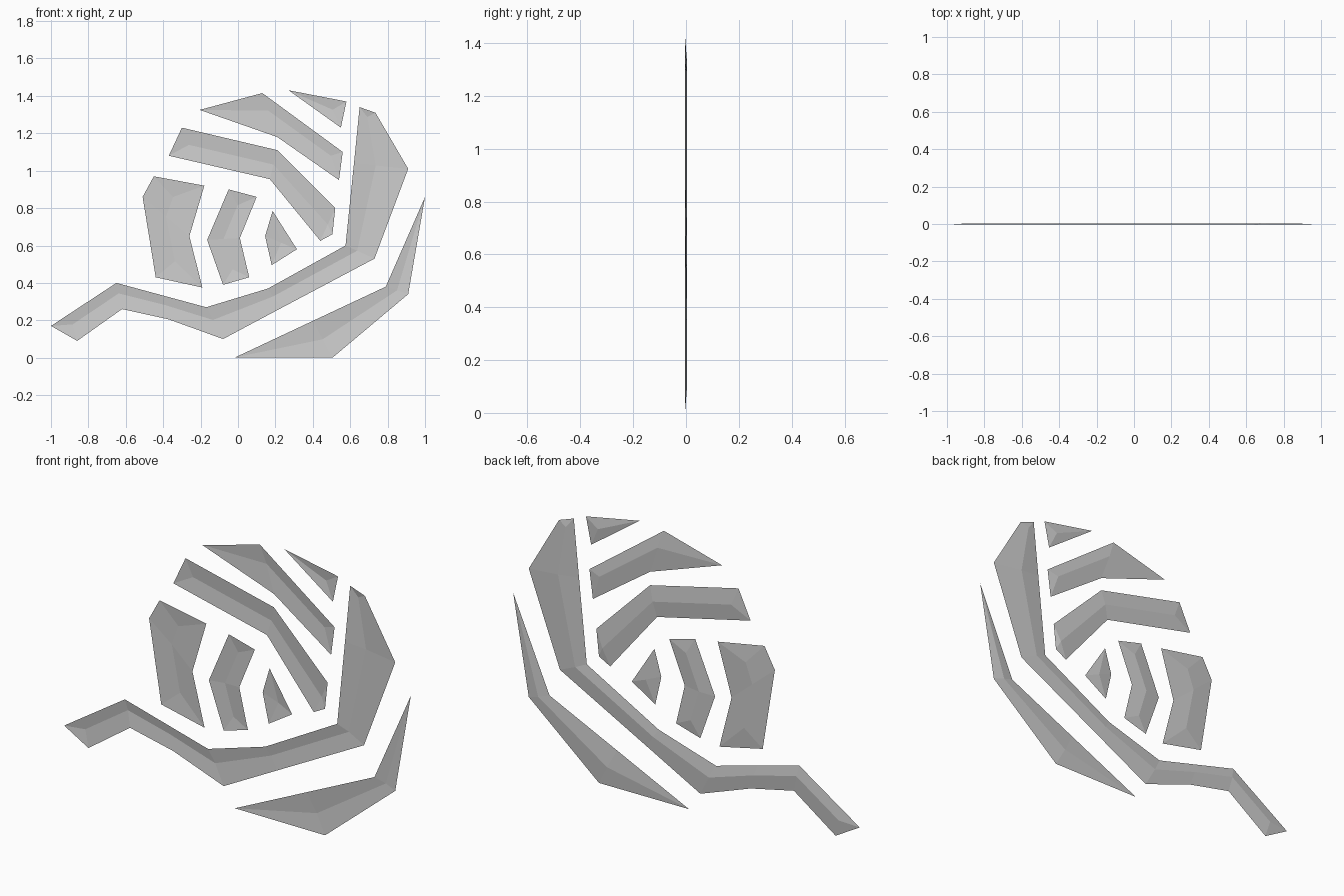
import bpy, bmesh
from mathutils import Vector

if "Cube" in bpy.data.objects:
    bpy.data.objects.remove(bpy.data.objects["Cube"])

RIM, CREST = -0.004, 0.004


def ridged_band(name, stations, frac=0.5):
    """Open faceted shell: each station is (x, z) for a tip or
    (x1, z1, x2, z2) for both edges; the raised ridge runs between them."""
    a = [Vector((s[0], RIM, s[1])) for s in stations]
    b = [Vector((s[-2], RIM, s[-1])) for s in stations]
    mid = [p.lerp(q, frac) for p, q in zip(a, b)]
    ridge = [m.copy() for m in mid]
    # pull the ridge in from blunt ends so they are hipped
    for end, nxt in ((0, 1), (-1, -2)):
        if len(stations[end]) == 4:
            along = mid[nxt] - mid[end]
            width = (a[end] - b[end]).length
            step = min(0.45 * width, 0.45 * along.length)
            ridge[end] = mid[end] + along.normalized() * step
    bm = bmesh.new()
    rows = []
    for s, p, q, r in zip(stations, a, b, ridge):
        va = bm.verts.new(p)
        if len(s) == 2:
            rows.append((va, va, va))
        else:
            r.y = CREST
            rows.append((va, bm.verts.new(r), bm.verts.new(q)))

    def face(*vs):
        unique = list(dict.fromkeys(vs))
        if len(unique) > 2:
            f = bm.faces.new(unique)
            f.normal_update()
            if f.normal.y < 0:
                f.normal_flip()

    for r0, r1 in zip(rows, rows[1:]):
        face(r0[0], r1[0], r1[1], r0[1])
        face(r0[1], r1[1], r1[2], r0[2])
    face(*rows[0])
    face(*rows[-1])
    me = bpy.data.meshes.new(name)
    bm.to_mesh(me)
    bm.free()
    ob = bpy.data.objects.new(name, me)
    bpy.context.collection.objects.link(ob)


# upper bands
ridged_band("top_sliver", [(.27, 1.43), (.58, 1.37, .55, 1.23)])
ridged_band("upper_band", [(-.205, 1.325), (.13, 1.415, .21, 1.18),
                           (.56, 1.10, .54, .95)], 0.4)
ridged_band("middle_band", [(-.30, 1.23, -.37, 1.08), (.21, 1.11, .17, .955),
                            (.52, .80, .44, .625), (.505, .66)])

# inner upright plates
ridged_band("left_plate", [(-.45, .97, -.18, .92), (-.51, .86, -.26, .65),
                           (-.44, .43, -.19, .375)])
ridged_band("centre_plate", [(-.05, .90, .10, .86), (-.165, .63, .01, .64),
                             (-.08, .39, .06, .43)])
ridged_band("inner_chip", [(.185, .785), (.145, .65, .315, .58), (.18, .495)])

# long sweeping arm and outer crescent
ridged_band("sweeping_arm", [(-1, .17, -.86, .09), (-.65, .40, -.62, .26),
                             (-.41, .335, -.37, .205), (-.17, .27, -.08, .10),
                             (.16, .37, .23, .265), (.575, .60, .73, .53),
                             (.62, 1.04, .91, 1.01), (.65, 1.34, .735, 1.31)], 0.4)
ridged_band("outer_crescent", [(-.015, .002), (.40, .197, .505, 0),
                               (.79, .38, .91, .34), (1, .86)])
